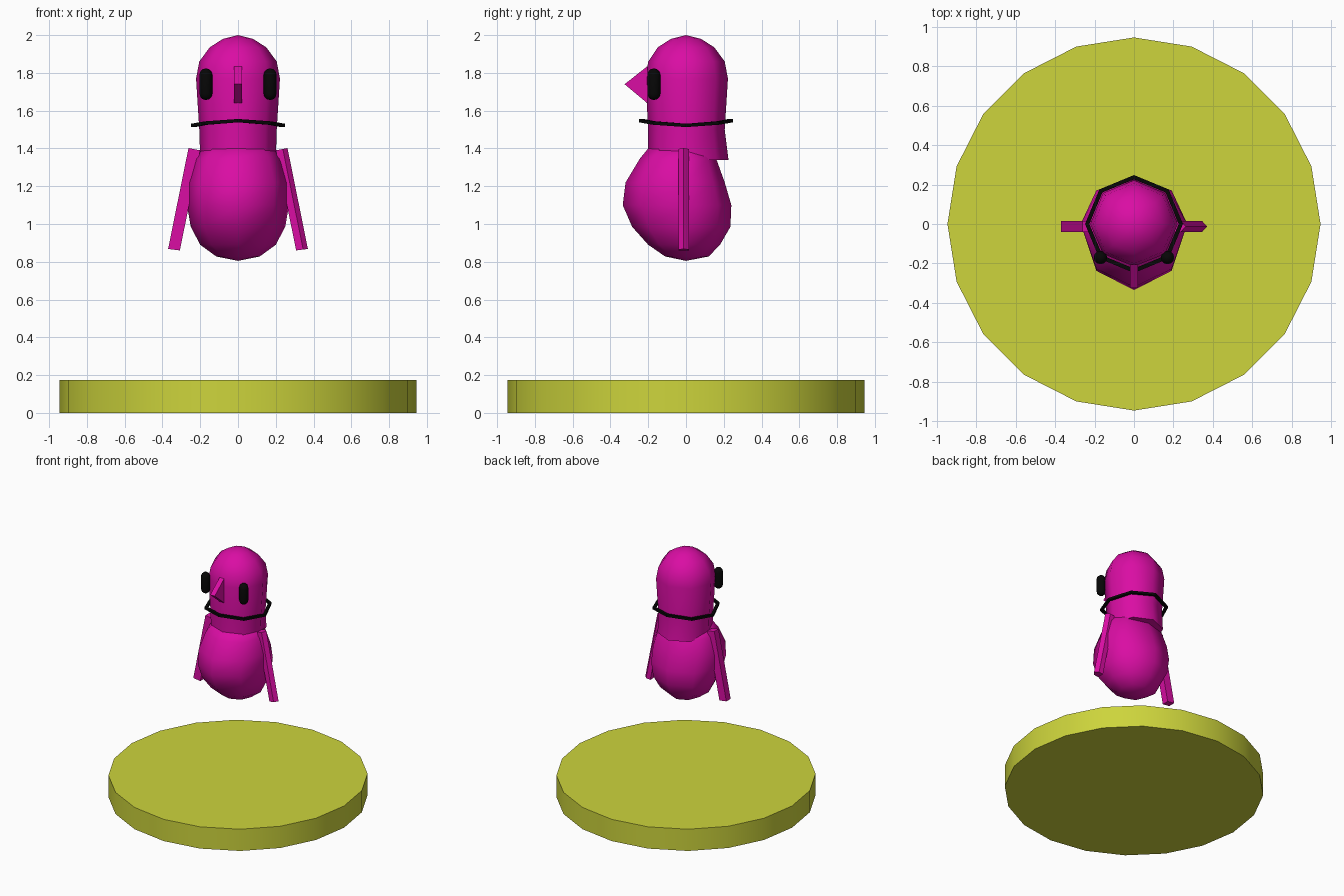
import bpy, bmesh, math

if "Cube" in bpy.data.objects:
    bpy.data.objects.remove(bpy.data.objects["Cube"])


def material(name, color):
    m = bpy.data.materials.new(name)
    m.diffuse_color = (*color, 1)
    m.use_nodes = True
    m.node_tree.nodes["Principled BSDF"].inputs["Base Color"].default_value = m.diffuse_color
    return m


PINK = material("magenta", (0.70, 0.004, 0.37))
LIME = material("lime yellow", (0.61, 0.66, 0.045))
BLACK = material("black", (0.002, 0.002, 0.002))


def make(name, bm, mat, angle=None):
    bmesh.ops.recalc_face_normals(bm, faces=bm.faces)
    me = bpy.data.meshes.new(name)
    bm.to_mesh(me)
    bm.free()
    ob = bpy.data.objects.new(name, me)
    bpy.context.collection.objects.link(ob)
    me.materials.append(mat)
    if angle:
        bpy.ops.object.select_all(action='DESELECT')
        bpy.context.view_layer.objects.active = ob
        ob.select_set(True)
        bpy.ops.object.shade_smooth_by_angle(angle=math.radians(angle))
    return ob


def loft(name, rings, mat, sides=8, center=(0, 0), bottom=None, top=None, angle=50):
    """Rings are (z, half width, front depth, back depth); bottom/top are pole heights."""
    bm = bmesh.new()
    cx, cy = center
    loops = []
    for z, w, f, b in rings:
        loop = []
        for i in range(sides):
            a = math.pi / 2 + 2 * math.pi * i / sides
            s = math.sin(a)
            loop.append(bm.verts.new((cx + w * math.cos(a), cy + s * (b if s > 0 else f), z)))
        loops.append(loop)
    for lo, hi in zip(loops, loops[1:]):
        for i in range(sides):
            j = (i + 1) % sides
            bm.faces.new((lo[i], lo[j], hi[j], hi[i]))
    for loop, pole in ((loops[0], bottom), (loops[-1], top)):
        if pole is None:
            bm.faces.new(loop)
        else:
            p = bm.verts.new((cx, cy, pole))
            for i in range(sides):
                bm.faces.new((loop[i], loop[(i + 1) % sides], p))
    return make(name, bm, mat, angle)


def prism(name, low, high, mat):
    bm = bmesh.new()
    a = [bm.verts.new(p) for p in low]
    b = [bm.verts.new(p) for p in high]
    bm.faces.new(a)
    bm.faces.new(b)
    for i in range(len(a)):
        j = (i + 1) % len(a)
        bm.faces.new((a[i], a[j], b[j], b[i]))
    return make(name, bm, mat)


# Round base
loft("base_disc", [(0, .945, .945, .945), (.175, .945, .945, .945)], LIME, sides=20, angle=30)

# Plump body, fuller at the front
loft("body", [(.828, .115, .11, .12), (.89, .20, .20, .18), (.985, .25, .285, .235),
              (1.10, .27, .335, .24), (1.22, .27, .32, .205), (1.345, .235, .245, .16),
              (1.40, .19, .20, .12)], PINK, bottom=.805, top=1.41)

# Head and neck with a domed crown
loft("head", [(1.34, .20, .20, .225), (1.50, .205, .20, .205), (1.77, .222, .215, .222),
              (1.86, .205, .20, .205), (1.935, .15, .15, .15), (1.98, .08, .08, .08)],
     PINK, top=2.0)

# Thin wedge beak
profile = [(-.205, 1.64), (-.325, 1.74), (-.205, 1.835)]
prism("beak", [(-.02, y, z) for y, z in profile], [(.02, y, z) for y, z in profile], PINK)

# Wings hanging outward; the right one has a pointed outer edge
for side, name in ((-1, "left_wing"), (1, "right_wing")):
    section = [(0, -.04), (1, -.04), (1, .015), (0, .015)]
    if side > 0:
        section = [(0, -.04), (.6, -.04), (1, -.0125), (.6, .015), (0, .015)]
    low = [(side * (.308 + .062 * u), y, .86 + .008 * u) for u, y in section]
    high = [(side * (.20 + .062 * u), y, 1.39 + .012 * u) for u, y in section]
    prism(name, low, high, PINK)

# Eyes: upright capsules
for side, name in ((-1, "left_eye"), (1, "right_eye")):
    r, rings = .034, []
    for z0, angles in ((1.69, (-60, -30, 0)), (1.79, (0, 30, 60))):
        for d in angles:
            c = r * math.cos(math.radians(d))
            rings.append((z0 + r * math.sin(math.radians(d)), c, c, c))
    loft(name, rings, BLACK, sides=12, center=(side * .17, -.17),
         bottom=1.69 - r, top=1.79 + r)

# Collar: octagonal band, raised at front and back
bm = bmesh.new()
loops = []
for i in range(8):
    a = math.pi / 4 * i
    z = 1.522 + .025 * math.sin(a) ** 2
    loops.append([bm.verts.new((r * math.cos(a), r * math.sin(a), z + dz))
                  for r, dz in ((.226, -.009), (.248, -.009), (.248, .009), (.226, .009))])
for i in range(8):
    p, q = loops[i], loops[(i + 1) % 8]
    for k in range(4):
        m = (k + 1) % 4
        bm.faces.new((p[k], q[k], q[m], p[m]))
make("collar", bm, BLACK)
